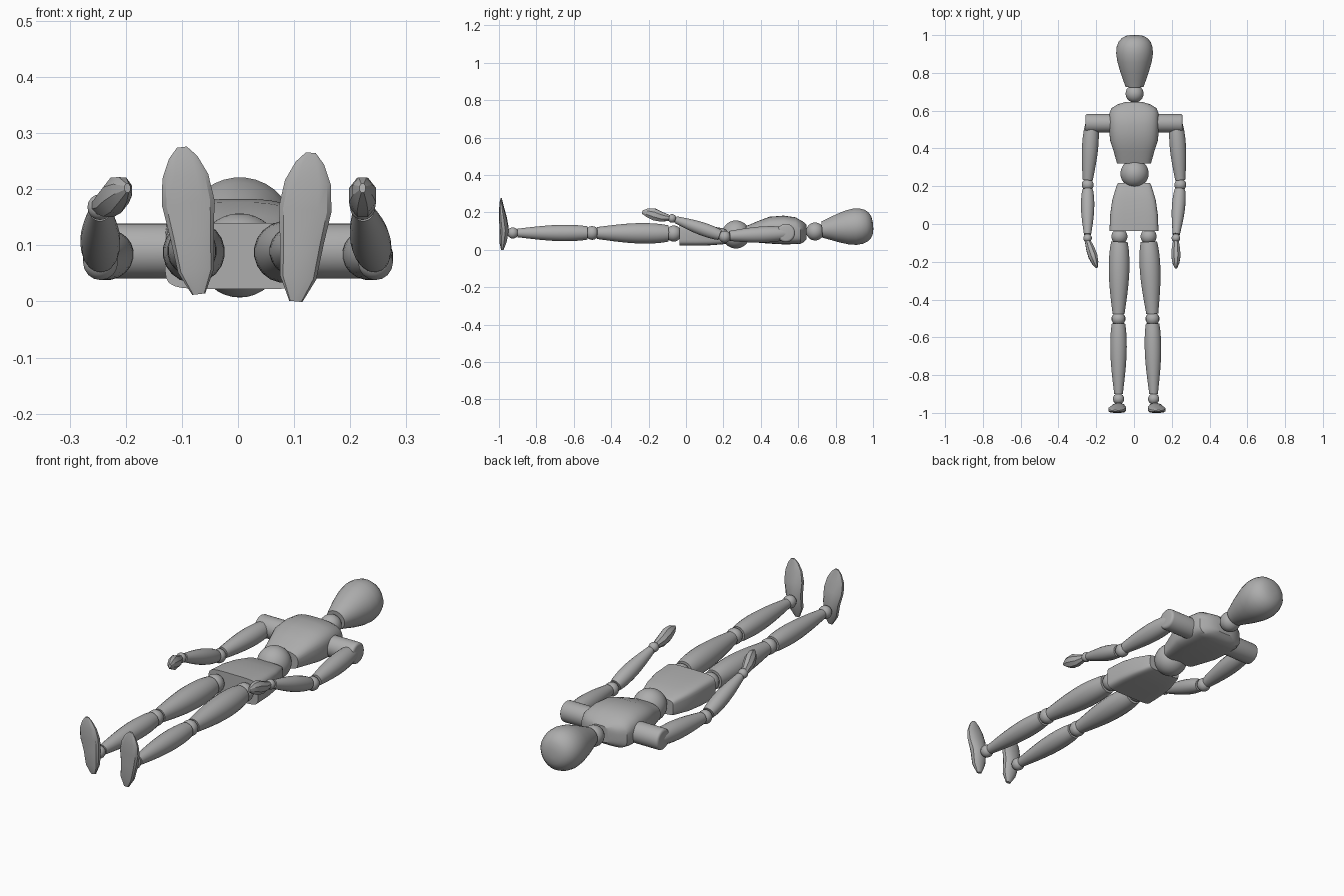
import bpy
import bmesh
import math
from mathutils import Vector

default = bpy.data.objects.get("Cube")
if default:
    bpy.data.objects.remove(default)

grey = bpy.data.materials.new("plain grey")
grey.use_nodes = True
COLOUR = (0.42, 0.42, 0.42, 1)
grey.diffuse_color = COLOUR
grey.node_tree.nodes["Principled BSDF"].inputs["Base Color"].default_value = COLOUR


def finish(bm, name, angle=35):
    bmesh.ops.recalc_face_normals(bm, faces=bm.faces)
    mesh = bpy.data.meshes.new(name)
    bm.to_mesh(mesh)
    bm.free()
    mesh.materials.append(grey)
    obj = bpy.data.objects.new(name, mesh)
    bpy.context.collection.objects.link(obj)
    bpy.ops.object.select_all(action='DESELECT')
    obj.select_set(True)
    bpy.context.view_layer.objects.active = obj
    bpy.ops.object.shade_smooth_by_angle(angle=math.radians(angle))
    return obj


def power(value, exponent):
    return math.copysign(abs(value) ** (2 / exponent), value)


def loft(name, start, end, stations, sides=24, front=2, back=2, angle=35):
    """Skin rings along start-end; station = (t, half width, half depth, depth offset)."""
    start, end = Vector(start), Vector(end)
    axis = (end - start).normalized()
    across = Vector((1, 0, 0))
    across = (across - axis * across.dot(axis)).normalized()
    depth = axis.cross(across)
    bm = bmesh.new()
    rings = []
    for t, width, thick, shift in stations:
        centre = start.lerp(end, t) + depth * shift
        ring = []
        for i in range(sides):
            a = math.tau * (i + 0.5) / sides
            e = front if math.sin(a) > 0 else back
            ring.append(bm.verts.new(centre + across * width * power(math.cos(a), e)
                                     + depth * thick * power(math.sin(a), e)))
        rings.append(ring)
    for lower, upper in zip(rings, rings[1:]):
        for i in range(sides):
            j = (i + 1) % sides
            bm.faces.new((lower[i], lower[j], upper[j], upper[i]))
    bm.faces.new(rings[0])
    bm.faces.new(rings[-1])
    return finish(bm, name, angle)


def limb(name, start, end, r0, r1, bulge):
    """Barrel shaped limb with flat ends."""
    stations = []
    for k in range(13):
        t = k / 12
        r = r0 + (r1 - r0) * t + bulge * math.sin(math.pi * t ** 0.8)
        stations.append((t, r, r, 0))
    return loft(name, start, end, stations, sides=20)


def ball(name, centre, radius, segments=14):
    bm = bmesh.new()
    bmesh.ops.create_uvsphere(bm, u_segments=segments, v_segments=segments // 2 + 1,
                              radius=radius)
    bmesh.ops.translate(bm, verts=bm.verts, vec=centre)
    return finish(bm, name, 45)


# Head and neck
loft("head", (0.003, 1.0, 0.132), (0.003, 0.727, 0.108), [
    (0, 0.02, 0.02, 0), (0.02, 0.048, 0.048, 0), (0.06, 0.068, 0.068, 0),
    (0.13, 0.085, 0.085, 0), (0.23, 0.095, 0.095, 0), (0.35, 0.098, 0.098, 0),
    (0.5, 0.092, 0.092, 0), (0.7, 0.077, 0.075, 0), (0.86, 0.062, 0.058, 0),
    (1, 0.048, 0.044, 0)], sides=32)
ball("neck_ball", (0.003, 0.69, 0.098), 0.048, 24)

# Chest, waist and pelvis
loft("chest", (0, 0.645, 0.1), (0, 0.32, 0.1), [
    (0, 0.05, 0.038, -0.005), (0.04, 0.09, 0.052, -0.005), (0.1, 0.12, 0.063, -0.005),
    (0.18, 0.13, 0.072, 0.002), (0.38, 0.131, 0.077, 0.006), (0.61, 0.128, 0.072, 0.005),
    (0.8, 0.108, 0.058, -0.004), (1, 0.09, 0.04, -0.014)],
    sides=32, front=2.8, back=4, angle=30)
ball("waist_ball", (0.003, 0.267, 0.082), 0.075, 32)
loft("pelvis", (0, 0.217, 0.08), (0, -0.036, 0.08), [
    (0, 0.085, 0.036, -0.01), (0.06, 0.093, 0.042, -0.008), (0.35, 0.115, 0.052, -0.004),
    (0.65, 0.126, 0.058, 0), (1, 0.13, 0.059, 0.001)],
    sides=32, front=5, back=6, angle=30)

# Arms and legs: each side has its own relaxed pose
for side, s in (("left", 1), ("right", -1)):
    left = s > 0
    # Shoulder peg
    bm = bmesh.new()
    bmesh.ops.create_cone(bm, cap_ends=True, segments=28, radius1=0.049, radius2=0.049,
                          depth=0.18)
    rim = [e for e in bm.edges if all(v.co.z > 0 for v in e.verts)]
    bmesh.ops.bevel(bm, geom=rim, offset=0.012, segments=3, affect='EDGES', profile=0.5)
    for v in bm.verts:
        v.co = Vector((s * (v.co.z + 0.168), 0.534 + v.co.x, 0.09 + v.co.y))
    finish(bm, side + "_shoulder")

    # Arm
    elbow = Vector((s * 0.245, 0.207, 0.07))
    wrist = Vector((s * (0.222 if left else 0.246), -0.075, 0.168))
    limb(side + "_upper_arm", (s * 0.222, 0.55, 0.088), elbow + Vector((0, 0.026, 0.004)),
         0.03, 0.027, 0.015)
    ball(side + "_elbow", elbow, 0.032)
    limb(side + "_forearm", elbow.lerp(wrist, 0.09), wrist.lerp(elbow, 0.07),
         0.028, 0.019, 0.011)
    ball(side + "_wrist", wrist, 0.023)
    tip = (0.222, -0.235, 0.2) if left else (-0.197, -0.231, 0.2)
    loft(side + "_hand", wrist + Vector((0, -0.012, 0.002)), tip, [
        (0, 0.016, 0.016, 0), (0.3, 0.024, 0.028, -0.003), (0.58, 0.026, 0.034, 0.002),
        (0.82, 0.019, 0.025, 0.004), (1, 0.006, 0.009, 0.002)], sides=8, angle=30)

    # Leg
    hip = Vector((s * 0.077, -0.066, 0.087))
    knee = Vector((0.098 if left else -0.082, -0.502, 0.09))
    ankle = Vector((0.104 if left else -0.082, -0.926, 0.09))
    ball(side + "_hip", hip, 0.043, 20)
    limb(side + "_thigh", hip.lerp(knee, 0.065), knee.lerp(hip, 0.06), 0.044, 0.032, 0.016)
    ball(side + "_knee", knee, 0.037)
    limb(side + "_shin", knee.lerp(ankle, 0.06), ankle.lerp(knee, 0.06), 0.036, 0.023, 0.013)
    ball(side + "_ankle", ankle, 0.03)

    # Foot, lofted from heel to toe with a flat sole
    heel, toe = ((0.103, -1, 0), (0.13, -1, 0.265)) if left else \
        ((-0.07, -1, 0.013), (-0.1, -1, 0.275))
    loft(side + "_foot", heel, toe, [
        (0, 0.012, 0.007, 0.018), (0.16, 0.033, 0.02, 0.022), (0.4, 0.04, 0.025, 0.028),
        (0.62, 0.048, 0.021, 0.021), (0.8, 0.042, 0.014, 0.015), (0.93, 0.026, 0.008, 0.012),
        (1, 0.009, 0.004, 0.012)], sides=12, front=2, back=3.5, angle=30)
